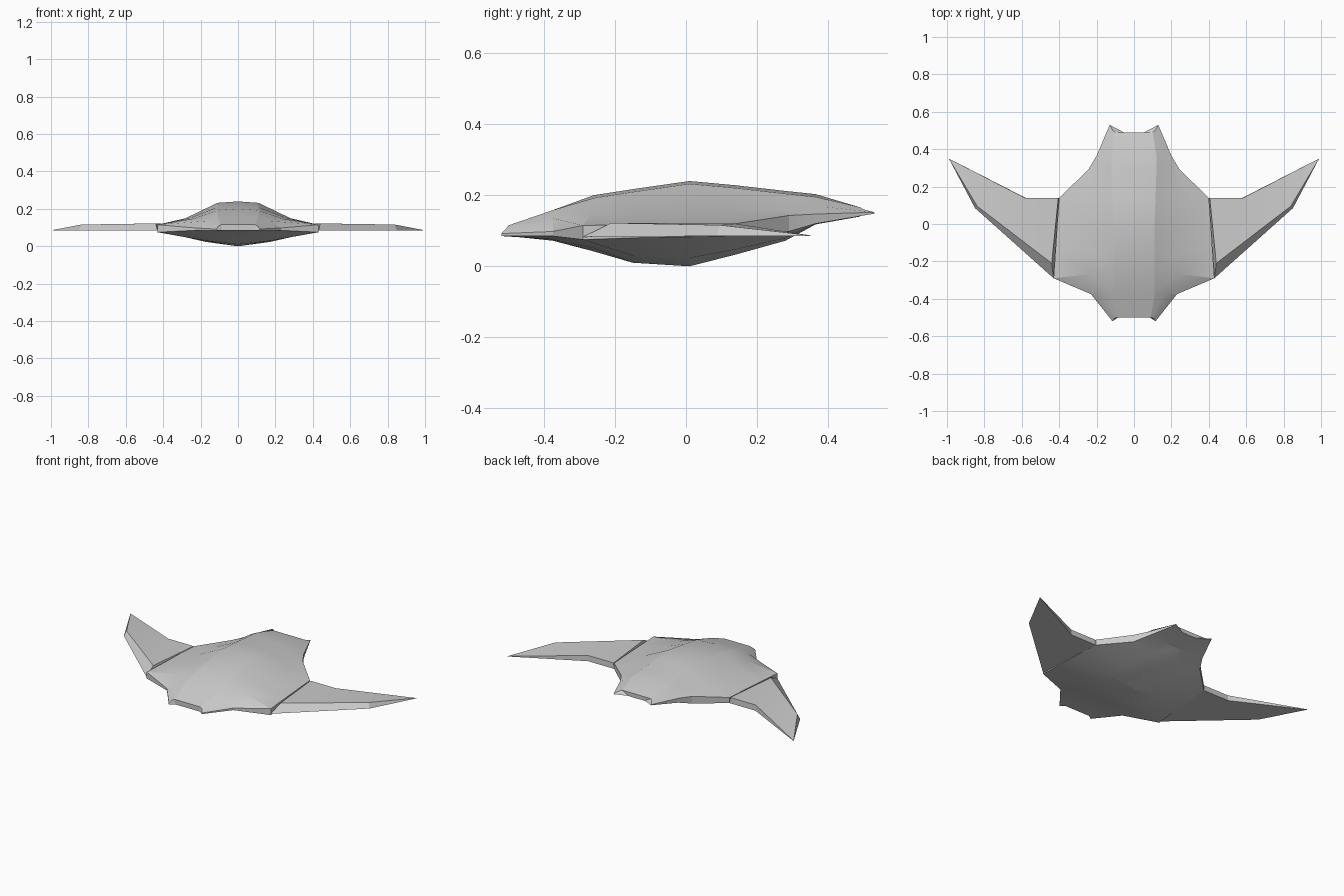
import bpy, bmesh

if "Cube" in bpy.data.objects:
    bpy.data.objects.remove(bpy.data.objects["Cube"])


def make_object(name, verts, faces):
    mesh = bpy.data.meshes.new(name)
    mesh.from_pydata(verts, [], faces)
    bm = bmesh.new()
    bm.from_mesh(mesh)
    bmesh.ops.remove_doubles(bm, verts=bm.verts, dist=0.0005)
    bmesh.ops.recalc_face_normals(bm, faces=bm.faces)
    bm.to_mesh(mesh)
    bm.free()
    ob = bpy.data.objects.new(name, mesh)
    bpy.context.collection.objects.link(ob)
    bpy.context.view_layer.objects.active = ob
    ob.select_set(True)
    mod = ob.modifiers.new("mirror", 'MIRROR')
    mod.merge_threshold = 0.001
    return ob


# Hull stations, nose to tail:
# y, top z, shoulder x, crease x, crease z, rim x, rim top z, rim base z, keel z, rim y shift
stations = [
    (-0.50, .115, .09, .105, .108, .115, .092, .085, .085, -.02),
    (-0.375, .158, .11, .17, .135, .23, .098, .085, .072, 0),
    (-0.26, .200, .11, .235, .148, .43, .115, .075, .042, -.03),
    (-0.15, .217, .11, .26, .150, .42, .117, .08, .010, 0),
    (0.01, .240, .11, .28, .150, .41, .120, .083, .000, 0),
    (0.14, .228, .115, .26, .152, .40, .120, .085, .033, 0),
    (0.28, .212, .12, .20, .158, .245, .143, .098, .072, .01),
    (0.365, .203, .12, .17, .170, .20, .147, .120, .118, 0),
    (0.49, .166, .10, .113, .160, .13, .152, .148, .140, .04),
]
verts, faces = [], []
for y, zt, xs, xc, zc, xr, zr, zb, zk, dy in stations:
    verts += [(0, y, zt), (xs, y, zt - .008 * (zt > .17)), (xc, y + dy / 4, zc),
              (xr, y + dy, zr), (xr, y + dy, zb),
              (xr * .42 if dy > -.02 or y > -.3 and xr > .2 else xr * .75,
               y, zk + (zb - zk) * .28), (0, y, zk)]
n = 7
for i in range(len(stations) - 1):
    for j in range(n - 1):
        a = i * n + j
        faces.append((a, a + 1, a + n + 1, a + n))
# nose and tail walls
for base in (0, (len(stations) - 1) * n):
    faces.append((base, base + 1, base + 5, base + 6))
    faces.append((base + 1, base + 2, base + 3, base + 4, base + 5))
hull = make_object("hull", verts, faces)

# Swept wings: flat underside, raised top plate, sharp tip
low = [(.43, -.29, .083), (.85, .085, .085), (.99, .35, .085),
       (.58, .14, .085), (.40, .14, .085)]
top = [(.44, -.21, .122), (.838, .095, .116), (.99, .35, .087),
       (.58, .138, .12), (.405, .138, .12)]
wing_faces = [(0, 1, 3), (0, 3, 4), (1, 2, 3),
              (5, 6, 8), (5, 8, 9), (6, 7, 8)]
wing_faces += [(i, (i + 1) % 5, (i + 1) % 5 + 5, i + 5) for i in range(5)]
wings = make_object("wings", low + top, wing_faces)

# Gentle shading across the shallow panels, crisp outer edges
bpy.ops.object.shade_smooth_by_angle(angle=0.25)
